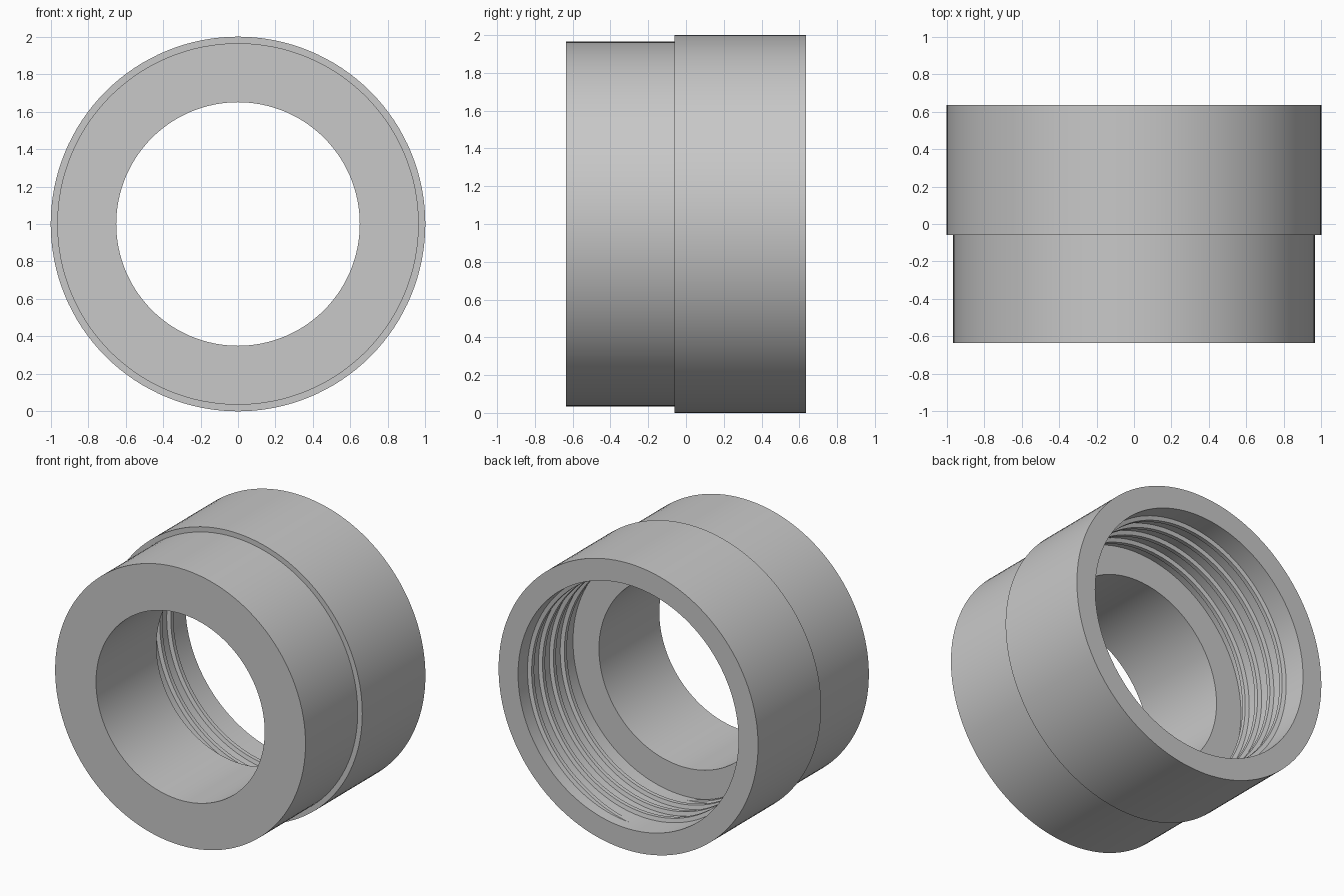
import bpy, bmesh, math

cube = bpy.data.objects.get("Cube")
if cube:
    bpy.data.objects.remove(cube, do_unlink=True)

SEG = 128
CENTRE_Z = 1.0

grey = bpy.data.materials.new("plain grey")
grey.use_nodes = True
colour = (0.58, 0.58, 0.58, 1)
grey.diffuse_color = colour
grey.node_tree.nodes["Principled BSDF"].inputs["Base Color"].default_value = colour


def ring_point(radius, y, angle):
    return (radius * math.cos(angle), y, CENTRE_Z + radius * math.sin(angle))


def skin(name, loops, wrap):
    """Bridge closed cross-sections into a mesh, wrapping round or capping the ends."""
    bm = bmesh.new()
    rows = [[bm.verts.new(p) for p in loop] for loop in loops]
    n = len(rows[0])
    for i in range(len(rows) if wrap else len(rows) - 1):
        a, b = rows[i], rows[(i + 1) % len(rows)]
        for j in range(n):
            k = (j + 1) % n
            bm.faces.new((a[j], a[k], b[k], b[j]))
    if not wrap:
        bm.faces.new(rows[0])
        bm.faces.new(rows[-1])
    bmesh.ops.recalc_face_normals(bm, faces=bm.faces)
    mesh = bpy.data.meshes.new(name)
    bm.to_mesh(mesh)
    bm.free()
    mesh.materials.append(grey)
    obj = bpy.data.objects.new(name, mesh)
    bpy.context.collection.objects.link(obj)
    bpy.ops.object.select_all(action='DESELECT')
    obj.select_set(True)
    bpy.context.view_layer.objects.active = obj
    bpy.ops.object.shade_smooth_by_angle(angle=math.radians(30))
    return obj


# Stepped collar: narrow front, wider back, small bore opening into a threaded socket
profile = [(0.65, -0.635), (0.965, -0.635), (0.965, -0.06), (1.0, -0.06),
           (1.0, 0.635), (0.85, 0.635), (0.85, 0.03), (0.65, 0.03)]
skin("collar_body",
     [[ring_point(r, y, math.tau * i / SEG) for r, y in profile] for i in range(SEG)],
     True)

# Right-handed helical thread ridge inside the socket, fading out at both ends
TURNS, PITCH, START_Y = 4, 0.12, 0.54
ROOT, DEPTH = 0.85, 0.027
steps = TURNS * SEG
loops = []
for i in range(steps + 1):
    turn = i / SEG
    angle = math.tau * turn - math.pi / 2
    y = START_Y - PITCH * turn
    fade = min(1, turn * 12, (TURNS - turn) * 12)
    crest = ROOT + 0.004 - (DEPTH + 0.004) * fade
    section = [(ROOT + 0.02, 0.026), (crest, 0.014), (crest, -0.014), (ROOT + 0.02, -0.026)]
    loops.append([ring_point(r, y + dy, angle) for r, dy in section])
skin("socket_thread", loops, False)
